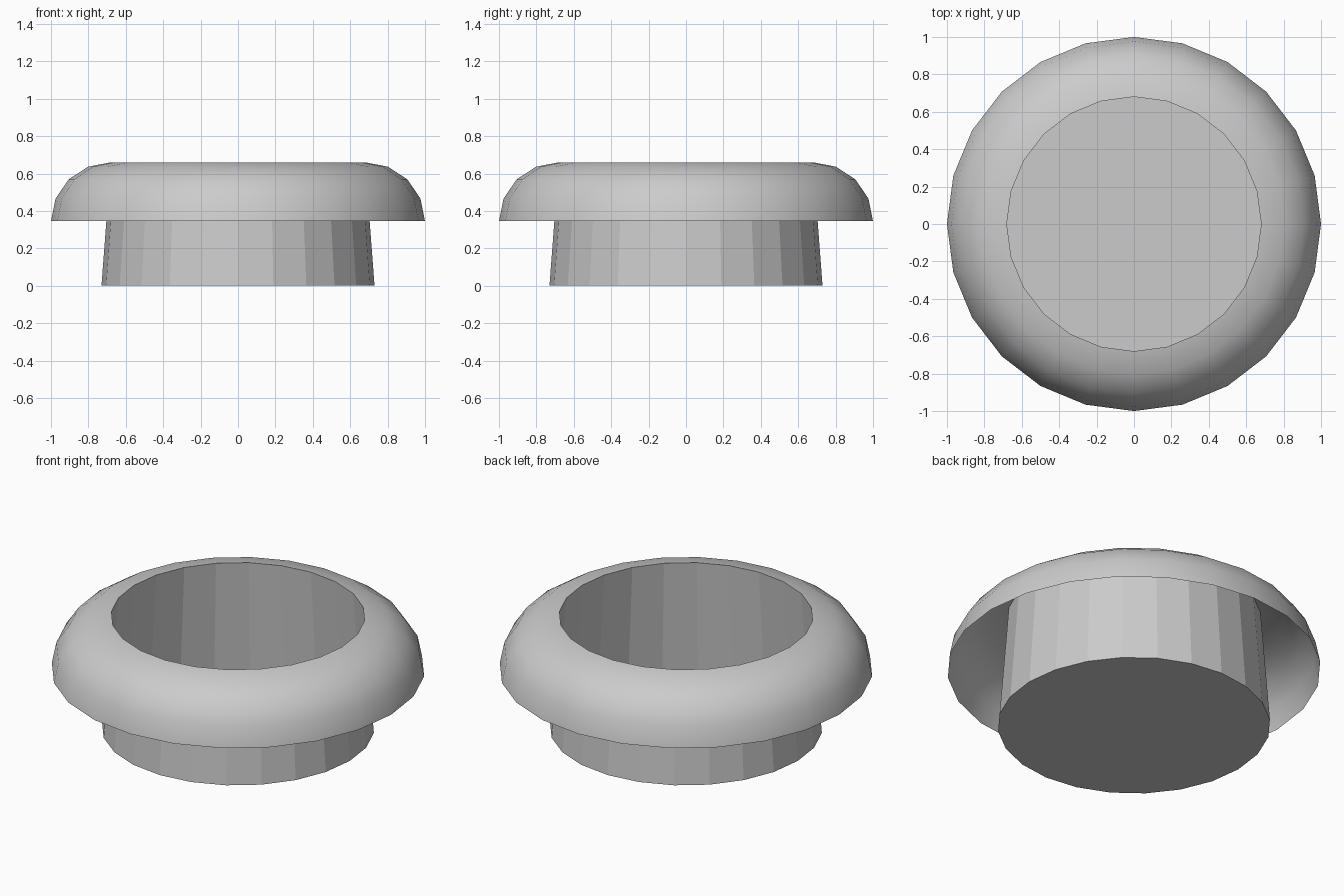
import bpy, bmesh
from math import sin, cos, pi

cube = bpy.data.objects.get("Cube")
if cube:
    bpy.data.objects.remove(cube, do_unlink=True)

SIDES = 24
BASE_R, MOUTH_R, RIM_R = 0.73, 0.68, 1.0
RIM_Z, TOP_Z = 0.345, 0.66

grey = bpy.data.materials.new("light grey")
grey.use_nodes = True
colour = (0.6, 0.6, 0.6, 1)
grey.diffuse_color = colour
grey.node_tree.nodes["Principled BSDF"].inputs["Base Color"].default_value = colour


def lathe(name, profile, floor=False, smooth=False):
    """Turn a bottom-to-top (radius, height) profile around the z axis."""
    bm = bmesh.new()
    rings = [[bm.verts.new((r * cos(2 * pi * i / SIDES), r * sin(2 * pi * i / SIDES), z))
              for i in range(SIDES)] for r, z in profile]
    for low, high in zip(rings, rings[1:]):
        for i in range(SIDES):
            j = (i + 1) % SIDES
            bm.faces.new((low[i], low[j], high[j], high[i])).smooth = smooth
    if floor:
        bm.faces.new(rings[0][::-1])
    mesh = bpy.data.meshes.new(name)
    bm.to_mesh(mesh)
    bm.free()
    mesh.materials.append(grey)
    obj = bpy.data.objects.new(name, mesh)
    bpy.context.collection.objects.link(obj)
    return obj


# Open tapered cup with a flat floor
lathe("cup_body", [(BASE_R, 0), (MOUTH_R, TOP_Z)], floor=True)

# Rounded overhanging skirt, hollow underneath
STEPS = 4
arc = [k * pi / 2 / STEPS for k in range(STEPS + 1)]
lathe("rounded_skirt",
      [(MOUTH_R + (RIM_R - MOUTH_R) * cos(a), RIM_Z + (TOP_Z - RIM_Z) * sin(a)) for a in arc],
      smooth=True)
